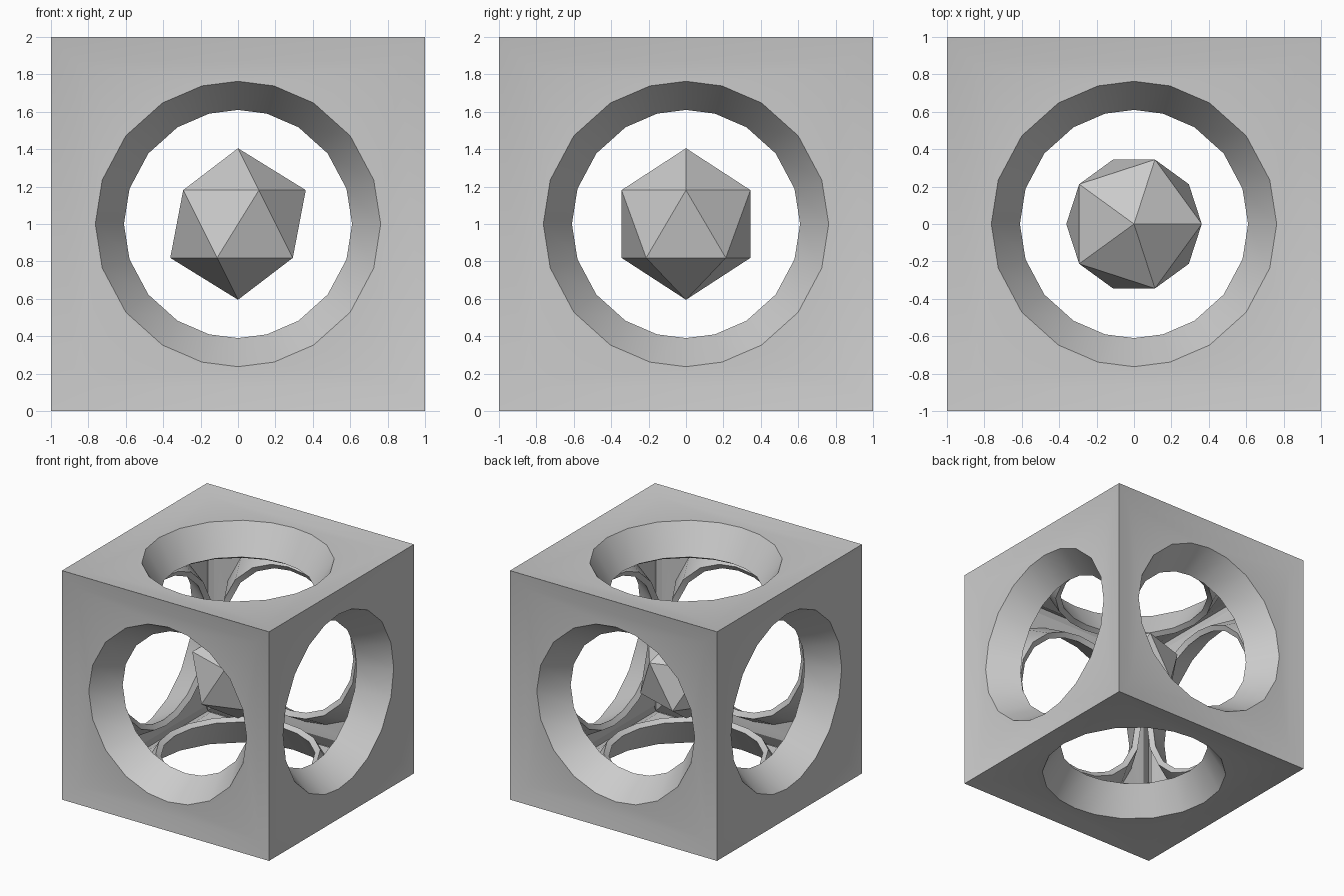
import bpy, bmesh, math
from mathutils import Vector

if "Cube" in bpy.data.objects:
    bpy.data.objects.remove(bpy.data.objects["Cube"])

CENTRE = Vector((0, 0, 1))
INSET, SUNK = 0.87, 0.97       # sunken panel half-width and distance from centre
R_OUT, R_IN, D_IN = 0.763, 0.61, 0.72
WALL = 0.05

# 20-sided ring, mirrored from one quadrant (degrees)
quad = [0, 18, 38.2, 58, 75.4]
angles = (quad + [90] + [180 - a for a in reversed(quad)]
          + [180 + a for a in quad[1:]] + [270]
          + [360 - a for a in reversed(quad[1:])])

bm = bmesh.new()


def build_side(u, v):
    """Sloped border, flat panel and funnel hole for one side of the cube."""
    u, v = Vector(u), Vector(v)
    n = u.cross(v)

    def vert(a, b, d):
        return bm.verts.new(CENTRE + u * a + v * b + n * d)

    def ring(r, d):
        return [vert(r * math.cos(math.radians(a)), r * math.sin(math.radians(a)), d)
                for a in angles]

    signs = [(1, 1), (-1, 1), (-1, -1), (1, -1)]
    edge = [vert(a, b, 1) for a, b in signs]
    panel = [vert(a * INSET, b * INSET, SUNK) for a, b in signs]
    mouth, throat = ring(R_OUT, SUNK), ring(R_IN, D_IN)
    for q in range(4):
        p = (q + 1) % 4
        # border
        bm.faces.new((edge[q], edge[p], panel[p], panel[q]))
        # panel
        for i in range(5 * q, 5 * q + 5):
            bm.faces.new((panel[q], mouth[(i + 1) % 20], mouth[i]))
        bm.faces.new((panel[q], panel[p], mouth[(5 * q + 5) % 20]))
    # funnel
    for i in range(20):
        j = (i + 1) % 20
        bm.faces.new((mouth[i], mouth[j], throat[j], throat[i])).smooth = True


X, Y, Z = (1, 0, 0), (0, 1, 0), (0, 0, 1)
NX, NY = (-1, 0, 0), (0, -1, 0)
for u, v in [(X, Z), (NX, Z), (Y, Z), (NY, Z), (X, Y), (NX, Y)]:
    build_side(u, v)
bmesh.ops.remove_doubles(bm, verts=bm.verts, dist=1e-4)

# Hollow cube shell
mesh = bpy.data.meshes.new("cube_shell")
bm.to_mesh(mesh)
bm.free()
shell = bpy.data.objects.new("cube_shell", mesh)
bpy.context.collection.objects.link(shell)
bpy.context.view_layer.objects.active = shell
shell.select_set(True)
solid = shell.modifiers.new("wall", 'SOLIDIFY')
solid.thickness = WALL
solid.offset = -1
bpy.ops.object.modifier_apply(modifier=solid.name)
shell.data.set_sharp_from_angle(angle=math.radians(30))

# Floating faceted core
bpy.ops.mesh.primitive_ico_sphere_add(subdivisions=1, radius=0.405, location=CENTRE)
bpy.context.object.name = "faceted_core"
